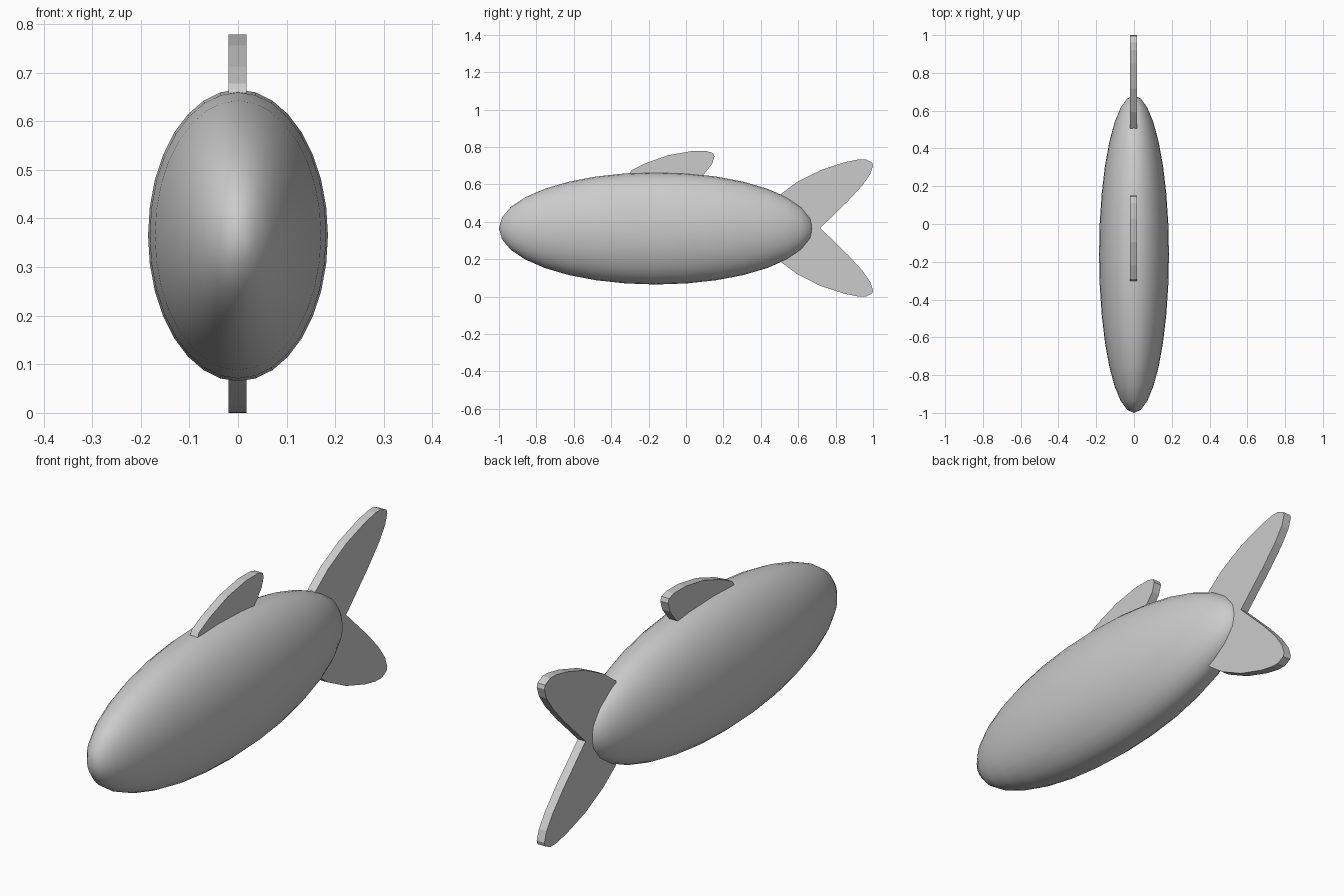
import bpy, bmesh
from mathutils import Matrix

if "Cube" in bpy.data.objects:
    bpy.data.objects.remove(bpy.data.objects["Cube"])

MID_Z = 0.367          # height of the body axis
FIN_X = (-0.02, 0.017)  # both faces of every fin


def finish(bm, name):
    bmesh.ops.recalc_face_normals(bm, faces=bm.faces[:])
    me = bpy.data.meshes.new(name)
    bm.to_mesh(me)
    bm.free()
    ob = bpy.data.objects.new(name, me)
    bpy.context.collection.objects.link(ob)
    return ob


def fin(name, outline):
    """Flat plate from a (y, z) outline."""
    bm = bmesh.new()
    face = bm.faces.new([bm.verts.new((FIN_X[0], y, z)) for y, z in outline])
    new = bmesh.ops.extrude_face_region(bm, geom=[face])["geom"]
    verts = [v for v in new if isinstance(v, bmesh.types.BMVert)]
    bmesh.ops.translate(bm, verts=verts, vec=(FIN_X[1] - FIN_X[0], 0, 0))
    return finish(bm, name)


# body: stretched smooth sphere with its poles at nose and tail
bm = bmesh.new()
bmesh.ops.create_uvsphere(bm, u_segments=32, v_segments=16, radius=1)
bm.transform(Matrix.Translation((0, -0.16, 0.365))
             @ Matrix.Diagonal((0.185, 0.84, 0.3, 1))
             @ Matrix.Rotation(1.5707963, 4, 'X'))
for f in bm.faces:
    f.smooth = True
finish(bm, "body")

# back fin
fin("back_fin", [(-0.31, 0.645), (-0.29, 0.677), (-0.22, 0.712), (-0.096, 0.756),
                 (0.03, 0.778), (0.11, 0.778), (0.145, 0.768), (0.152, 0.75),
                 (0.139, 0.708), (0.096, 0.655), (0.05, 0.62), (-0.2, 0.62)])

# tail fins, mirrored about the body axis
tail = [(0.718, 0.367), (0.868, 0.513), (0.943, 0.595), (0.985, 0.655), (1.0, 0.7),
        (0.995, 0.717), (0.96, 0.734), (0.92, 0.733), (0.85, 0.719), (0.718, 0.676),
        (0.594, 0.613), (0.509, 0.55), (0.49, 0.5), (0.58, 0.367)]
fin("upper_tail_fin", tail)
fin("lower_tail_fin", [(y, 2 * MID_Z - z) for y, z in tail])
